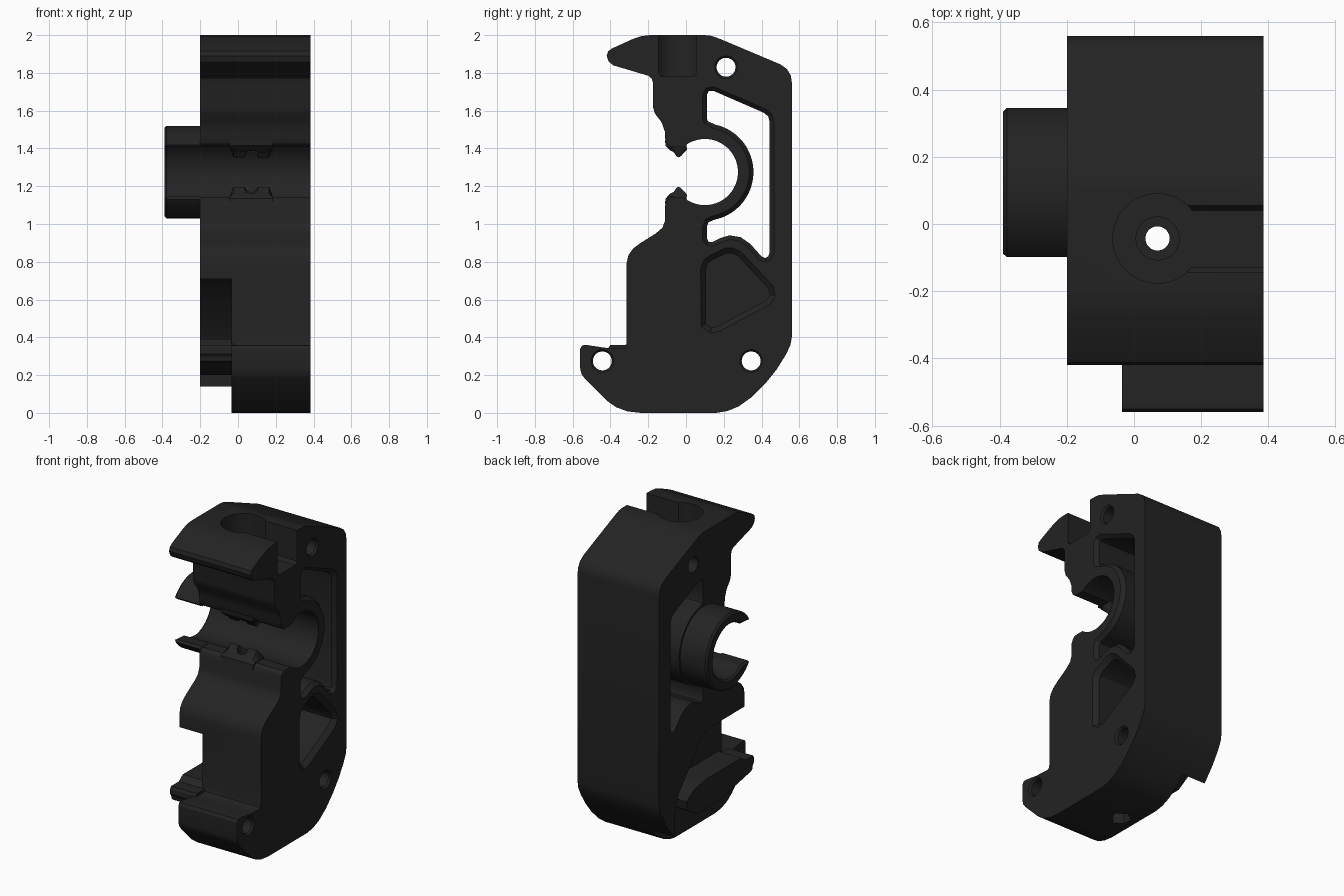
import bpy, bmesh, math
from mathutils import Vector

if "Cube" in bpy.data.objects:
    bpy.data.objects.remove(bpy.data.objects["Cube"])

black = bpy.data.materials.new("matte black")
black.diffuse_color = (0.017, 0.017, 0.017, 1)
black.use_nodes = True
black.node_tree.nodes["Principled BSDF"].inputs["Base Color"].default_value = black.diffuse_color

CY, CZ, R_IN, R_OUT = 0.10, 1.275, 0.175, 0.245   # tube clamp
LEFT, STEP, RIGHT = -0.20, -0.035, 0.385          # side planes


def arc(r, a0, a1, n=40, cy=CY, cz=CZ):
    return [(cy + r * math.cos(math.radians(a0 + (a1 - a0) * i / n)),
             cz + r * math.sin(math.radians(a0 + (a1 - a0) * i / n))) for i in range(n + 1)]


def offset(pts, d):
    """Move a closed outline outwards by d."""
    n = len(pts)
    area = sum(pts[i - 1][0] * pts[i][1] - pts[i][0] * pts[i - 1][1] for i in range(n))
    s = 1 if area > 0 else -1
    out = []
    for i in range(n):
        p, q, r = (Vector(pts[j % n]) for j in (i - 1, i, i + 1))
        a, b = (q - p).normalized(), (r - q).normalized()
        m = Vector((a.y + b.y, -a.x - b.x)).normalized() * s * d
        out.append((q.x + m.x, q.y + m.y))
    return out


def loft(name, sections):
    """Solid through (x, outline) sections, outlines in y and z."""
    bm = bmesh.new()
    rings = [[bm.verts.new((x, y, z)) for y, z in pts] for x, pts in sections]
    n = len(rings[0])
    for a, b in zip(rings, rings[1:]):
        for i in range(n):
            bm.faces.new((a[i], a[(i + 1) % n], b[(i + 1) % n], b[i]))
    bm.faces.new(rings[0])
    bm.faces.new(rings[-1])
    bmesh.ops.recalc_face_normals(bm, faces=bm.faces[:])
    me = bpy.data.meshes.new(name)
    bm.to_mesh(me)
    bm.free()
    me.materials.append(black)
    ob = bpy.data.objects.new(name, me)
    bpy.context.collection.objects.link(ob)
    return ob


def prism(name, pts, x0, x1):
    return loft(name, [(x0, pts), (x1, pts)])


def post(name, r, z0, z1, sides=40):
    """Upright cutter on the bolt axis."""
    bpy.ops.mesh.primitive_cylinder_add(vertices=sides, radius=r, depth=z1 - z0,
                                        location=(0.07, -0.043, (z0 + z1) / 2))
    ob = bpy.context.object
    ob.name = name
    ob.data.materials.append(black)
    return ob


def combine(target, tool, op="DIFFERENCE"):
    mod = target.modifiers.new("combine", "BOOLEAN")
    mod.operation, mod.object, mod.solver = op, tool, "EXACT"
    bpy.context.view_layer.objects.active = target
    bpy.ops.object.modifier_apply(modifier=mod.name)
    bpy.data.objects.remove(tool)


# Body: side outline with the clamp mouth, clockwise from the foot
outline = [(-.56, .34), (-.55, .357), (-.53, .36), (-.43, .345), (-.335, .34), (-.32, .346),
           (-.315, .365), (-.315, .79), (-.305, .835), (-.28, .87), (-.24, .9), (-.16, .95),
           (-.125, .98), (-.11, 1.02), (-.11, 1.10), (-.10, 1.125), (-.08, 1.14)]
outline += arc(R_IN, -129.5, 129.5, 64)
outline += [(-.08, 1.41), (-.10, 1.425), (-.11, 1.45), (-.112, 1.49), (-.13, 1.54), (-.165, 1.585),
            (-.175, 1.62), (-.175, 1.75), (-.182, 1.77), (-.20, 1.785), (-.385, 1.84),
            (-.41, 1.86), (-.42, 1.89), (-.412, 1.915), (-.39, 1.93), (-.28, 1.98), (-.235, 1.995),
            (-.19, 2), (.10, 2), (.135, 1.996), (.18, 1.98), (.50, 1.845), (.535, 1.82),
            (.555, 1.785), (.56, 1.75), (.56, .40), (.553, .36), (.53, .31), (.48, .23), (.42, .155),
            (.35, .085), (.28, .035), (.22, .01), (.16, 0), (-.24, 0), (-.31, .008), (-.37, .03),
            (-.42, .065), (-.535, .18), (-.553, .205), (-.56, .235)]
body = prism("body", outline, LEFT, RIGHT)

# Gripping teeth at the mouth, mirrored about the clamp centre
for s in (-1, 1):
    tooth = [(-.112, CZ + s * .17), (-.108, CZ + s * .14), (-.085, CZ + s * .115), (-.065, CZ + s * .105),
             (-.05, CZ + s * .083), (-.038, CZ + s * .078), (-.026, CZ + s * .085),
             (.004, CZ + s * .118), (.0, CZ + s * .17)]
    base = [(y, CZ + s * max(.13, abs(z - CZ))) for y, z in tooth]
    combine(body, loft("tooth", [(-.045, base), (-.025, tooth), (.165, tooth), (.185, base)]), "UNION")

# Window behind the clamp, with chamfered rims
window = [(.115, 1.545), (.11, 1.56), (.11, 1.685), (.12, 1.703), (.145, 1.705), (.41, 1.59), (.435, 1.57),
          (.443, 1.54), (.443, .85), (.435, .828), (.42, .82), (.40, .828), (.34, .895), (.29, .93),
          (.23, .94), (.18, .925), (.14, .905), (.12, .905), (.11, .925), (.11, .985), (.12, 1.01)]
window += arc(R_OUT + .012, -78, 78)
wide = offset(window, .022)
combine(body, loft("window_cutter", [(LEFT - .1, window), (RIGHT - .025, window),
                                     (RIGHT, wide), (RIGHT + .1, wide)]))

# Three-cornered pocket in the right side
pocket = [(.105, .47), (.105, .76), (.115, .79), (.14, .81), (.215, .845), (.245, .845), (.275, .83),
          (.435, .66), (.445, .625), (.425, .595), (.17, .46), (.135, .45)]
rim = offset(pocket, .028)
combine(body, loft("pocket_cutter", [(.0, pocket), (RIGHT - .03, pocket), (RIGHT, rim), (RIGHT + .1, rim)]))

# Lower left step
recess = [(-.8, .71), (.02, .71), (.08, .70), (.13, .67), (.36, .40), (.40, .30), (.405, .135),
          (.405, -.2), (-.8, -.2)]
combine(body, prism("step_cutter", recess, LEFT - .1, STEP))

# Wedge standing on the step
wedge = [(-.41, .345), (-.41, .29), (-.38, .265), (-.05, .20), (.17, .20), (.27, .26), (.28, .32),
         (.20, .37), (.08, .39), (-.28, .39), (-.32, .36), (-.40, .36)]
combine(body, prism("wedge", wedge, LEFT, STEP + .02), "UNION")

# Cross holes
for y, z in ((-.443, .275), (.345, .275), (.212, 1.83)):
    hole, lip = (arc(r, 0, 351, 39, y, z) for r in (.05, .06))
    combine(body, loft("hole_cutter", [(LEFT - .1, hole), (RIGHT - .012, hole),
                                       (RIGHT, lip), (RIGHT + .1, lip)]))

# Bolt passage: shaft, head seat, access groove and nut seat
combine(body, post("shaft_cutter", .036, -.2, 2.2))
combine(body, post("collar_cutter", .064, 1.70, 2.2))
combine(body, post("head_cutter", .133, 1.78, 2.2, 48))
groove = [(-.145, 2.2), (-.145, 1.80), (-.13, 1.78), (.04, 1.78), (.055, 1.80), (.055, 2.2)]
combine(body, prism("groove_cutter", groove, .10, RIGHT + .1))
combine(body, post("nut_cutter", .066, -.2, .12, 6))

# Clamp sleeve sticking out of the left side
def sleeve_outline(c):
    return (arc(R_OUT - c, -144, 144, 64) + [(-.085 + c, 1.405 + c)]
            + arc(R_IN + c, 129.5, -129.5, 64) + [(-.085 + c, 1.145 - c)])
sleeve = loft("clamp_sleeve", [(-.39, sleeve_outline(.012)), (-.378, sleeve_outline(0)),
                               (LEFT + .002, sleeve_outline(0))])

for ob in (body, sleeve):
    bpy.ops.object.select_all(action="DESELECT")
    ob.select_set(True)
    bpy.context.view_layer.objects.active = ob
    bpy.ops.object.shade_smooth_by_angle(angle=math.radians(30))
